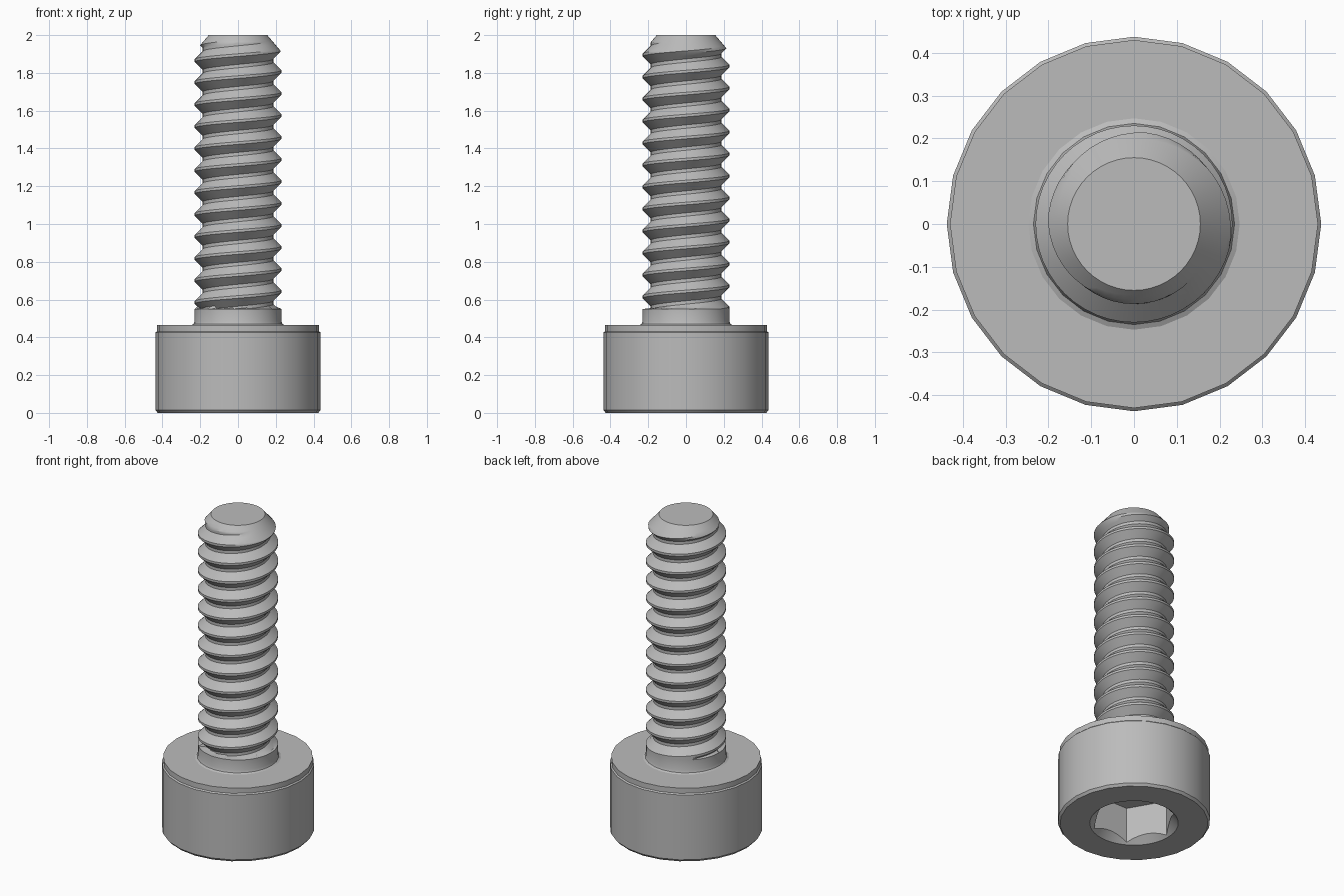
import bpy, bmesh, math
from math import cos, sin, pi, tau

if "Cube" in bpy.data.objects:
    bpy.data.objects.remove(bpy.data.objects["Cube"])

steel = bpy.data.materials.new("grey steel")
steel.use_nodes = True
GREY = (0.5, 0.5, 0.5, 1)
steel.diffuse_color = GREY
steel.node_tree.nodes["Principled BSDF"].inputs["Base Color"].default_value = GREY


def make(name, bm):
    bmesh.ops.remove_doubles(bm, verts=bm.verts[:], dist=1e-5)
    bmesh.ops.recalc_face_normals(bm, faces=bm.faces[:])
    mesh = bpy.data.meshes.new(name)
    bm.to_mesh(mesh)
    bm.free()
    obj = bpy.data.objects.new(name, mesh)
    bpy.context.collection.objects.link(obj)
    mesh.materials.append(steel)
    return obj


def lathe(name, profile, sides):
    """Closed solid from (radius, height) rings with flat caps."""
    bm = bmesh.new()
    rings = [[bm.verts.new((r * cos(tau * i / sides), r * sin(tau * i / sides), z))
              for i in range(sides)] for r, z in profile]
    for low, high in zip(rings, rings[1:]):
        for i in range(sides):
            j = (i + 1) % sides
            bm.faces.new((low[i], low[j], high[j], high[i]))
    bm.faces.new(rings[0][::-1])
    bm.faces.new(rings[-1])
    return make(name, bm)


def smooth(obj, degrees):
    bpy.ops.object.select_all(action="DESELECT")
    obj.select_set(True)
    bpy.context.view_layer.objects.active = obj
    bpy.ops.object.shade_smooth_by_angle(angle=math.radians(degrees))


# Cylindrical head with chamfered rims
HEAD_R, HEAD_TOP = 0.4375, 0.465
head = lathe("head", [(0.425, 0), (HEAD_R, 0.015), (HEAD_R, 0.425),
                      (0.43, 0.432), (0.43, HEAD_TOP)], 24)

# Hexagonal socket with a conical lead-in
cutters = [lathe("hex_cutter", [(0.243, -0.1), (0.243, 0.235)], 6),
           lathe("lead_in_cutter", [(0.274, -0.02), (0.154, 0.1)], 48)]
for cutter in cutters:
    cut = head.modifiers.new(cutter.name, "BOOLEAN")
    cut.object = cutter
    cut.solver = "EXACT"
bpy.context.view_layer.update()
cut_mesh = bpy.data.meshes.new_from_object(
    head.evaluated_get(bpy.context.evaluated_depsgraph_get()))
head.modifiers.clear()
head.data = cut_mesh
for cutter in cutters:
    bpy.data.objects.remove(cutter)
smooth(head, 30)

# Plain shank with a small fillet under the head
CREST, ROOT, PITCH = 0.23, 0.187, 0.1164
START, TIP = 0.55, 2.0
shank = lathe("shank", [(0.247, HEAD_TOP - 0.01), (0.247, HEAD_TOP), (0.235, 0.471),
                        (CREST, 0.485), (CREST, START)], 24)
smooth(shank, 40)

# Helical thread: one pitch is crest, upper flank, root, lower flank
STEPS, ROWS, COLS = 3, 12, 48
corners = [(0, CREST), (0.014, CREST), (0.056, ROOT), (0.074, ROOT), (PITCH, CREST)]
section = []
for (z0, r0), (z1, r1) in zip(corners, corners[1:]):
    section += [(z0 + (z1 - z0) * s / STEPS, r0 + (r1 - r0) * s / STEPS)
                for s in range(STEPS)]
TURNS = 15
PHASE = 1.80 - 13 * PITCH - 2 * PITCH

bm = bmesh.new()
columns = []
for c in range(COLS):
    column = []
    for k in range(ROWS * (TURNS + 4)):
        dz, r = section[k % ROWS]
        z = PHASE + PITCH * (k // ROWS + c / COLS) + dz
        z = min(max(z, START), TIP)
        r = min(r, 0.155 + 0.85 * (TIP - z))
        if z <= START:
            r = CREST
        column.append(bm.verts.new((r * cos(tau * c / COLS), r * sin(tau * c / COLS), z)))
    columns.append(column)
for c in range(COLS):
    shift = ROWS if c == COLS - 1 else 0
    left, right = columns[c], columns[(c + 1) % COLS]
    for k in range(len(left) - 1 - shift):
        bm.faces.new((left[k], right[k + shift], right[k + 1 + shift], left[k + 1]))
bmesh.ops.remove_doubles(bm, verts=bm.verts[:], dist=1e-5)
bmesh.ops.dissolve_degenerate(bm, edges=bm.edges[:], dist=1e-5)
bmesh.ops.holes_fill(bm, edges=[e for e in bm.edges if e.is_boundary], sides=0)
thread = make("thread", bm)
smooth(thread, 30)
